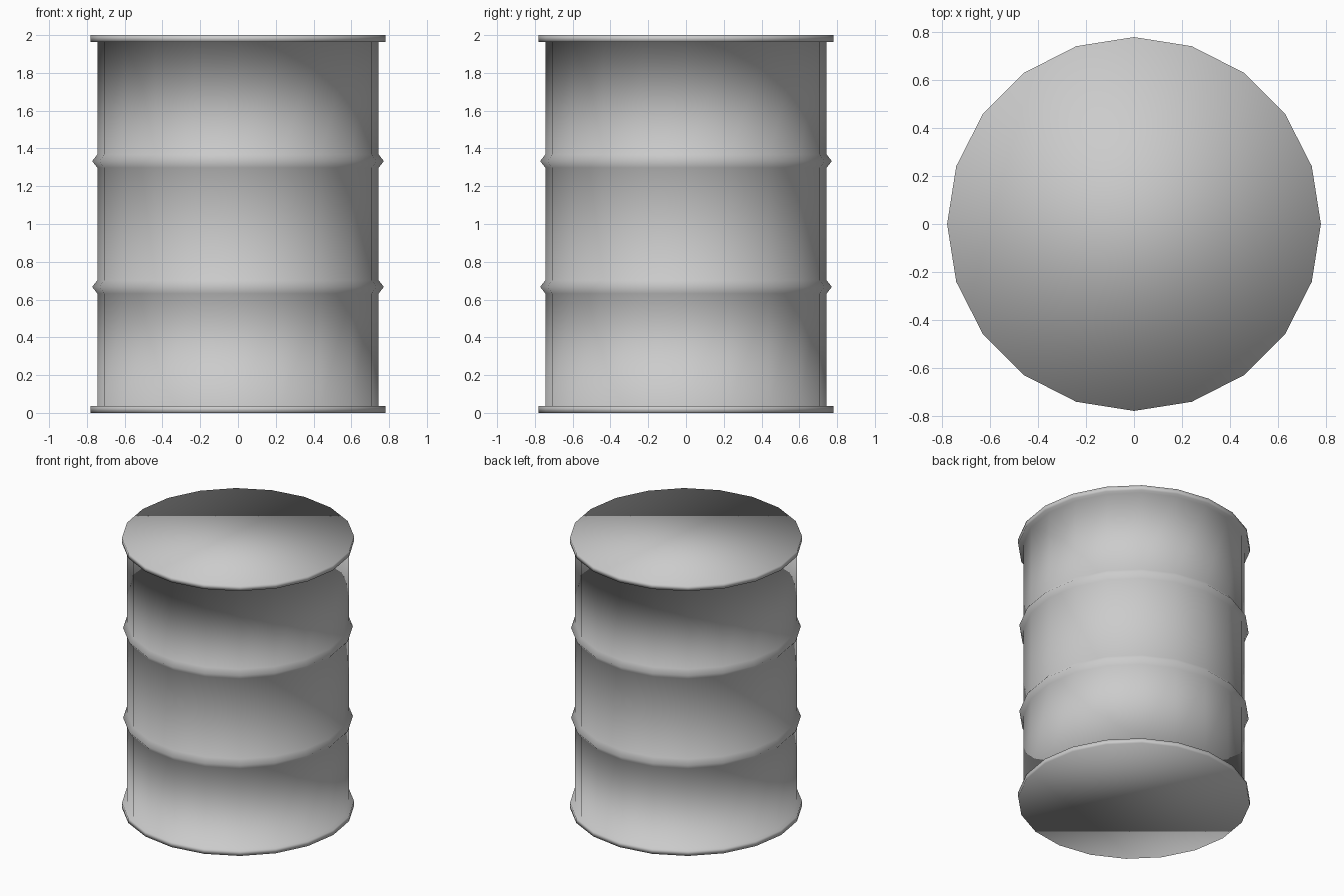
import bpy, bmesh
from math import cos, sin, tau

if "Cube" in bpy.data.objects:
    bpy.data.objects.remove(bpy.data.objects["Cube"])

SIDES = 20
BODY, RIB, RIM = 0.745, 0.772, 0.78

# Barrel profile from bottom to top: (radius, height)
profile = [(RIM, 0.0), (RIM, 0.037), (BODY, 0.037)]
for z in (0.667, 1.333):                       # pointed ribs
    profile += [(BODY, z - 0.035), (RIB, z), (BODY, z + 0.035)]
profile += [(BODY, 1.963), (RIM, 1.963), (RIM, 2.0)]

# Revolve the profile into a 20-sided drum
bm = bmesh.new()
rings = [[bm.verts.new((r * cos(tau * i / SIDES), r * sin(tau * i / SIDES), z))
          for i in range(SIDES)] for r, z in profile]
for lower, upper in zip(rings, rings[1:]):
    for i in range(SIDES):
        j = (i + 1) % SIDES
        bm.faces.new((lower[i], lower[j], upper[j], upper[i]))

# Flat lids
bm.faces.new(rings[0][::-1])
bm.faces.new(rings[-1])

# The whole drum is smooth shaded, including the lids
for face in bm.faces:
    face.smooth = True
mesh = bpy.data.meshes.new("barrel")
bm.to_mesh(mesh)
bm.free()
barrel = bpy.data.objects.new("barrel", mesh)
bpy.context.collection.objects.link(barrel)
